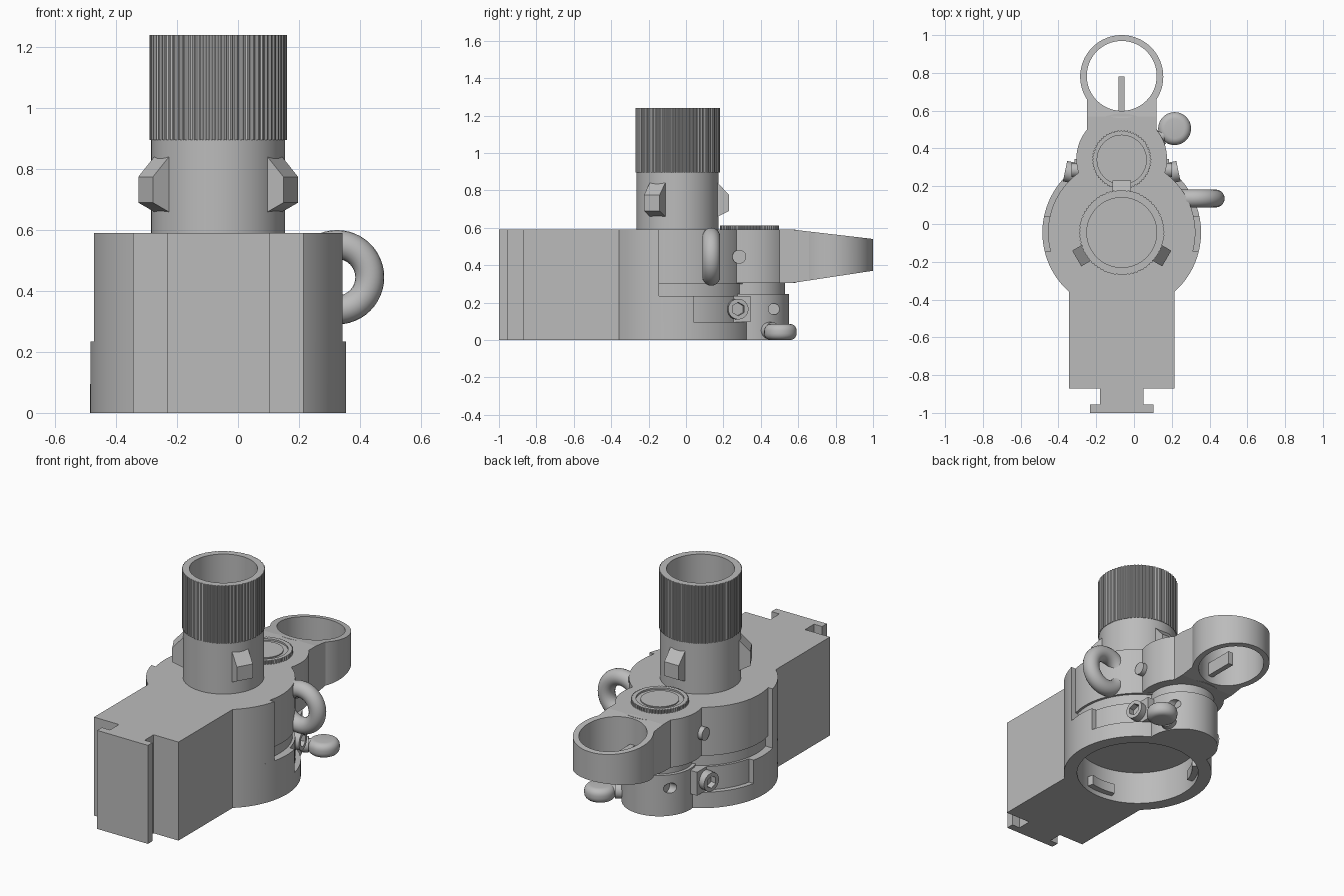
import bpy, bmesh
from math import radians, sin, cos, pi
from mathutils import Vector

if "Cube" in bpy.data.objects:
    bpy.data.objects.remove(bpy.data.objects["Cube"])

# One grey material
grey = bpy.data.materials.new("plain grey")
grey.use_nodes = True
grey.diffuse_color = (0.5, 0.5, 0.5, 1)
grey.node_tree.nodes["Principled BSDF"].inputs["Base Color"].default_value = (0.5, 0.5, 0.5, 1)

CX = -0.065       # shared symmetry plane of the body
MAIN_Y = -0.045   # main barrel centre
BOSS_Y = 0.345    # rear boss centre
RING_Y = 0.78     # rear ring centre
TOP = 0.59
parts = []


def add_object(name, bm):
    bmesh.ops.recalc_face_normals(bm, faces=bm.faces)
    mesh = bpy.data.meshes.new(name)
    bm.to_mesh(mesh)
    bm.free()
    mesh.materials.append(grey)
    obj = bpy.data.objects.new(name, mesh)
    bpy.context.collection.objects.link(obj)
    parts.append(obj)
    return obj


def prism(name, outline, z0, z1):
    bm = bmesh.new()
    face = bm.faces.new([bm.verts.new((x, y, z0)) for x, y in outline])
    new = bmesh.ops.extrude_face_region(bm, geom=[face])["geom"]
    for v in new:
        if isinstance(v, bmesh.types.BMVert):
            v.co.z = z1
    return add_object(name, bm)


def arc(y, r, a0=0, a1=360, n=96):
    steps = n if a1 - a0 == 360 else n + 1
    angles = [radians(a0 + (a1 - a0) * i / n) for i in range(steps)]
    return [(CX + r * cos(a), y + r * sin(a)) for a in angles]


def gear(y, r, depth, teeth):
    pts = []
    for i in range(teeth):
        for k, rad in enumerate((r, r, r - depth, r - depth)):
            a = 2 * pi * (i + (k + 0.1) / 4) / teeth
            pts.append((CX + rad * cos(a), y + rad * sin(a)))
    return pts


def box(name, half, y0, y1, z0, z1):
    return prism(name, [(CX - half, y0), (CX + half, y0), (CX + half, y1), (CX - half, y1)], z0, z1)


def rod(name, p0, p1, r, sides=32):
    p0, p1 = Vector(p0), Vector(p1)
    bm = bmesh.new()
    bmesh.ops.create_cone(bm, cap_ends=True, segments=sides, radius1=r, radius2=r, depth=(p1 - p0).length)
    turn = (p1 - p0).to_track_quat("Z", "Y").to_matrix().to_4x4()
    bm.transform(turn)
    bmesh.ops.translate(bm, verts=bm.verts, vec=(p0 + p1) / 2)
    return add_object(name, bm)


def apply(obj, modifier):
    bpy.context.view_layer.objects.active = obj
    bpy.ops.object.modifier_apply(modifier=modifier.name)


def cut(cutter, *targets):
    for obj in targets:
        mod = obj.modifiers.new("cut", "BOOLEAN")
        mod.operation, mod.solver, mod.object = "DIFFERENCE", "EXACT", cutter
        apply(obj, mod)
    parts.remove(cutter)
    bpy.data.objects.remove(cutter)


# Rectangular block with a T-shaped mounting rail
block = box("front_block", 0.28, -0.87, -0.25, 0, TOP)
box("rail_neck", 0.115, -0.965, -0.86, 0, TOP)
box("rail_flange", 0.168, -1, -0.955, 0, TOP)

# Round main body in stepped layers
base = prism("base_ring", arc(MAIN_Y, 0.42), 0, 0.095)
band = prism("lower_band", arc(MAIN_Y, 0.39), 0.09, 0.235)
shell = prism("lower_shell", arc(MAIN_Y, 0.42, 168.3, 371.7), 0.095, 0.235)
prism("body_groove", arc(MAIN_Y, 0.375), 0.23, 0.305)
prism("upper_body", arc(MAIN_Y, 0.39), 0.3, TOP)
prism("upper_shell", arc(MAIN_Y, 0.42, 193.8, 346.2), 0.235, TOP)

# Rear boss
prism("upper_boss", arc(BOSS_Y, 0.24), 0.305, TOP)
prism("boss_neck", arc(BOSS_Y, 0.185), 0.23, 0.31)
boss = prism("lower_boss", arc(BOSS_Y, 0.205), 0, 0.245)
seat = box("bolt_seat", 0.25, 0.2, 0.345, 0.095, 0.235)

# Cavity under the body, with small bayonet tabs
cut(prism("cavity", arc(MAIN_Y, 0.345), -0.1, 0.2), block, base, band, shell, boss, seat)
for start in (15, 135, 255):
    inner = arc(MAIN_Y, 0.31, start, start + 30, 10)
    outer = arc(MAIN_Y, 0.35, start, start + 30, 10)
    prism("bayonet_tab", outer + inner[::-1], 0.03, 0.09)

# Eyepiece tube with a knurled grip
tube = prism("tube", arc(MAIN_Y, 0.22), 0.58, 0.9)
grip = prism("tube_grip", gear(MAIN_Y, 0.226, 0.004, 72), 0.895, 1.24)
cut(prism("bore", arc(MAIN_Y, 0.185), 0.6, 1.4), tube, grip)

# Three bevelled lugs round the tube
LUG = [(0.2, 0.66), (0.215, 0.66), (0.275, 0.69), (0.275, 0.775), (0.215, 0.84), (0.2, 0.84)]
for angle in (90, 210, 330):
    a = radians(angle)
    bm = bmesh.new()
    sides = []
    for w in (-0.048, 0.048):
        sides.append([bm.verts.new((CX + r * cos(a) - w * sin(a), MAIN_Y + r * sin(a) + w * cos(a), z))
                      for r, z in LUG])
    bm.faces.new(sides[0])
    bm.faces.new(sides[1])
    for i in range(len(LUG)):
        j = (i + 1) % len(LUG)
        bm.faces.new((sides[0][i], sides[0][j], sides[1][j], sides[1][i]))
    add_object("tube_lug", bm)

# Knurled dial on the boss
dial = prism("dial", gear(0.34, 0.157, 0.006, 60), 0.58, 0.612)
cut(prism("dial_recess", arc(0.34, 0.13), 0.602, 0.7), dial)
prism("dial_centre", arc(0.34, 0.105), 0.6, 0.608)

# Tapering arm and ring
box("arm", 0.183, 0.4, 0.57, 0.305, TOP)
arm_tip = box("arm_tip", 0.183, 0.57, 0.68, 0, 1)
ring = prism("rear_ring", arc(RING_Y, 0.22), 0, 1)
for obj in (arm_tip, ring):
    for v in obj.data.vertices:
        t = (v.co.y - 0.57) / 0.43
        v.co.z = TOP - 0.05 * t if v.co.z > 0.5 else 0.305 + 0.065 * t
cut(prism("ring_hole", arc(RING_Y + 0.004, 0.185), -0.1, 1.2), arm_tip, ring)
box("ring_pointer", 0.016, 0.58, 0.78, 0.35, 0.43)

# Side bolts, pins and sockets on both sides
for s in (-1, 1):
    def side(d, y, z):
        return (CX + s * d, y, z)
    bolt = rod("hex_bolt", side(0.18, 0.255, 0.165), side(0.3, 0.28, 0.165), 0.055)
    cut(rod("hex_socket", side(0.265, 0.273, 0.165), side(0.35, 0.29, 0.165), 0.036, 6), bolt)
    rod("side_pin", side(0.15, 0.285, 0.445), side(0.265, 0.285, 0.445), 0.037)
    cut(rod("side_hole", side(0.135, 0.47, 0.165), side(0.3, 0.47, 0.165), 0.03), boss)

# Lanyard loop
bpy.ops.mesh.primitive_torus_add(location=(0.325, 0.135, 0.445), rotation=(pi / 2, 0, 0),
                                 major_radius=0.1075, minor_radius=0.0475,
                                 major_segments=48, minor_segments=20)
loop = bpy.context.object
loop.name = "side_loop"
loop.data.materials.append(grey)
parts.append(loop)

# Rounded knob on a short stem
rod("knob_stem", (0.06, 0.41, 0.05), (0.21, 0.505, 0.05), 0.032)
rod("stem_collar", (0.1, 0.435, 0.05), (0.145, 0.463, 0.05), 0.045)
knob = rod("knob", (0.215, 0.505, 0), (0.215, 0.505, 0.085), 0.087, 48)
bevel = knob.modifiers.new("round", "BEVEL")
bevel.width, bevel.segments, bevel.limit_method = 0.035, 5, "ANGLE"
bevel.angle_limit = radians(40)
apply(knob, bevel)

# Smooth shading with sharp edges kept
bpy.ops.object.select_all(action="DESELECT")
for obj in parts:
    obj.select_set(True)
bpy.context.view_layer.objects.active = parts[0]
bpy.ops.object.shade_smooth_by_angle(angle=radians(30))
